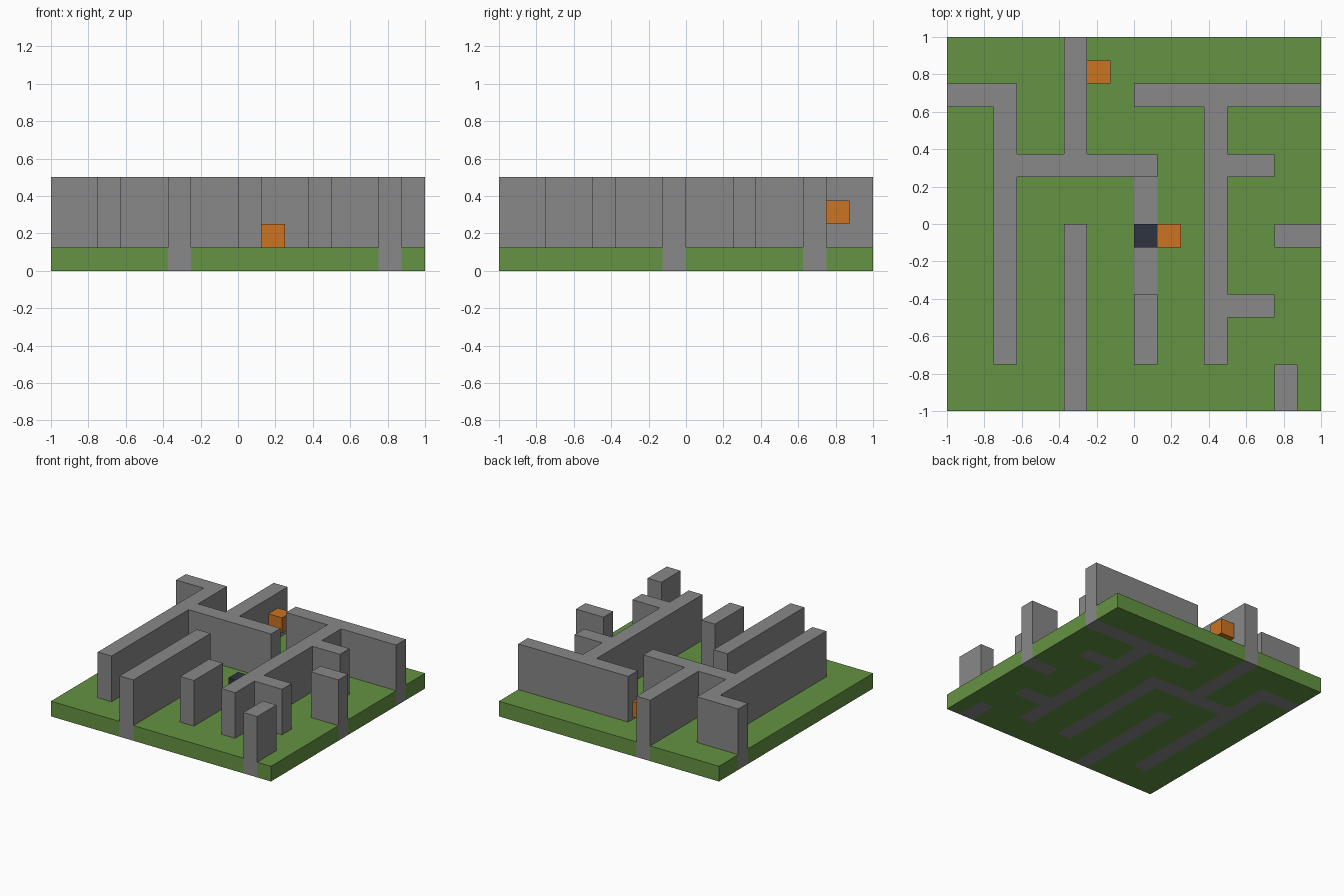
import bpy
import bmesh
from mathutils import Vector

cube = bpy.data.objects.get("Cube")
if cube:
    bpy.data.objects.remove(cube, do_unlink=True)

UNIT = 0.125  # edge of one block
HALF = 8      # the plot is 16 blocks wide


def material(name, rgb):
    """Flat material from display RGB."""
    linear = [((c / 255 + 0.055) / 1.055) ** 2.4 for c in rgb] + [1.0]
    mat = bpy.data.materials.new(name)
    mat.use_nodes = True
    mat.diffuse_color = linear
    mat.node_tree.nodes["Principled BSDF"].inputs["Base Color"].default_value = linear
    return mat


def box(x0, x1, y0, y1, z0, z1):
    """All block cells inside a box."""
    return {(x, y, z) for x in range(x0, x1) for y in range(y0, y1) for z in range(z0, z1)}


def build(name, cells, solid, mat):
    """Mesh of the cells' faces that do not touch another block."""
    bm = bmesh.new()
    verts = {}

    def vert(corner):
        key = tuple(corner)
        if key not in verts:
            verts[key] = bm.verts.new([c * UNIT for c in key])
        return verts[key]

    for cell in sorted(cells):
        for axis in range(3):
            for side in (0, 1):
                near = list(cell)
                near[axis] += 2 * side - 1
                if tuple(near) in solid:
                    continue
                base = list(cell)
                base[axis] += side
                u, v = (axis + 1) % 3, (axis + 2) % 3
                corners = []
                for du, dv in ((0, 0), (1, 0), (1, 1), (0, 1)):
                    p = base[:]
                    p[u] += du
                    p[v] += dv
                    corners.append(vert(p))
                bm.faces.new(corners if side else corners[::-1])
    mesh = bpy.data.meshes.new(name)
    bm.to_mesh(mesh)
    bm.free()
    mesh.materials.append(mat)
    obj = bpy.data.objects.new(name, mesh)
    bpy.context.collection.objects.link(obj)


grass = material("grass green", (100, 147, 66))
stone = material("stone grey", (136, 136, 136))
orange = material("crate orange", (203, 115, 33))
navy = material("dark navy", (45, 51, 65))

# Wall footprints in blocks: x0, x1, y0, y1
WALLS = {
    "west_wall_entry": (-8, -5, 5, 6),
    "west_wall": (-6, -5, -6, 5),
    "cross_wall": (-5, 1, 2, 3),
    "north_wall": (-3, -2, 3, 8),
    "north_east_wall": (0, 8, 5, 6),
    "east_wall": (3, 4, -6, 5),
    "upper_spur": (4, 6, 2, 3),
    "lower_spur": (4, 6, -4, -3),
    "east_stub": (6, 8, -1, 0),
    "south_east_stub": (6, 7, -8, -6),
    "south_wall": (-3, -2, -8, 0),
    "middle_wall": (0, 1, -6, -3),
}
parts = {name: (box(*foot, 0, 4), stone) for name, foot in WALLS.items()}

# Flush stone path and the small blocks
parts["stone_path"] = (box(0, 1, -3, 2, 0, 1), stone)
parts["dark_block"] = (box(0, 1, -1, 0, 1, 2), navy)
parts["low_orange_block"] = (box(1, 2, -1, 0, 1, 2), orange)
parts["high_orange_block"] = (box(-2, -1, 6, 7, 2, 3), orange)

# Lawn fills the rest of the ground layer
solid = set().union(*(cells for cells, _ in parts.values()))
lawn = box(-HALF, HALF, -HALF, HALF, 0, 1) - solid
parts["lawn"] = (lawn, grass)
solid |= lawn

for name, (cells, mat) in parts.items():
    build(name, cells, solid, mat)
